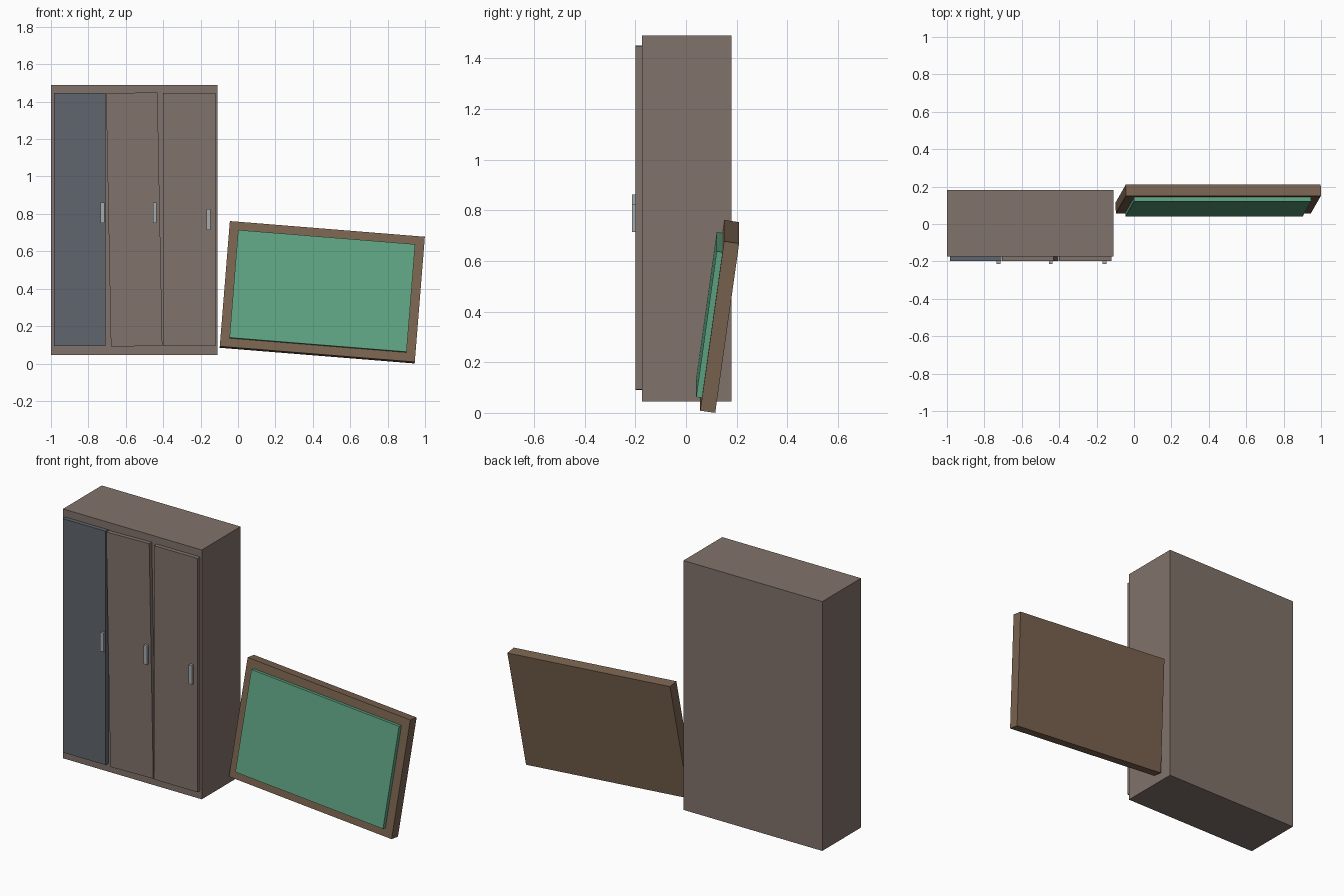
import bpy
from math import radians
from mathutils import Euler, Vector

if "Cube" in bpy.data.objects:
    bpy.data.objects.remove(bpy.data.objects["Cube"])


def material(name, rgb):
    m = bpy.data.materials.new(name)
    m.diffuse_color = (*rgb, 1)
    m.use_nodes = True
    m.node_tree.nodes["Principled BSDF"].inputs["Base Color"].default_value = m.diffuse_color
    return m


taupe = material("taupe", (0.22, 0.17, 0.145))
slate = material("slate", (0.115, 0.133, 0.153))
metal = material("metal", (0.38, 0.41, 0.43))
wood = material("wood", (0.195, 0.127, 0.08))
green = material("board_green", (0.115, 0.37, 0.23))


def box(name, center, size, mat, rot=(0, 0, 0)):
    bpy.ops.mesh.primitive_cube_add(size=1, location=center, rotation=rot)
    ob = bpy.context.object
    ob.name = name
    ob.scale = size
    ob.data.materials.append(mat)
    return ob


# Locker body
box("locker_body", (-0.555, 0.003, 0.768), (0.89, 0.355, 1.445), taupe)

# Doors: name, centre x, width, colour, sag angle in degrees
for name, x, w, mat, sag in (("left", -0.847, 0.275, slate, 0),
                             ("middle", -0.555, 0.275, taupe, -1.1),
                             ("right", -0.26, 0.28, taupe, 0)):
    box(name + "_door", (x, -0.186, 0.77), (w, 0.025, 1.355), mat,
        (0, radians(sag), 0))

# Door handles
for name, x, z in (("left", -0.725, 0.807), ("middle", -0.445, 0.807),
                   ("right", -0.157, 0.77)):
    box(name + "_handle", (x, -0.204, z), (0.021, 0.018, 0.11), metal)

# Leaning board: wooden frame with a raised green writing panel
lean = Euler((radians(-8), radians(4.6), 0))
center = Vector((0.4505, 0.133, 0.381))
box("board_frame", center, (1.046, 0.06, 0.678), wood, lean)
offset = Vector((0, -0.04, 0))
offset.rotate(lean)
box("board_panel", center + offset, (0.95, 0.026, 0.583), green, lean)
